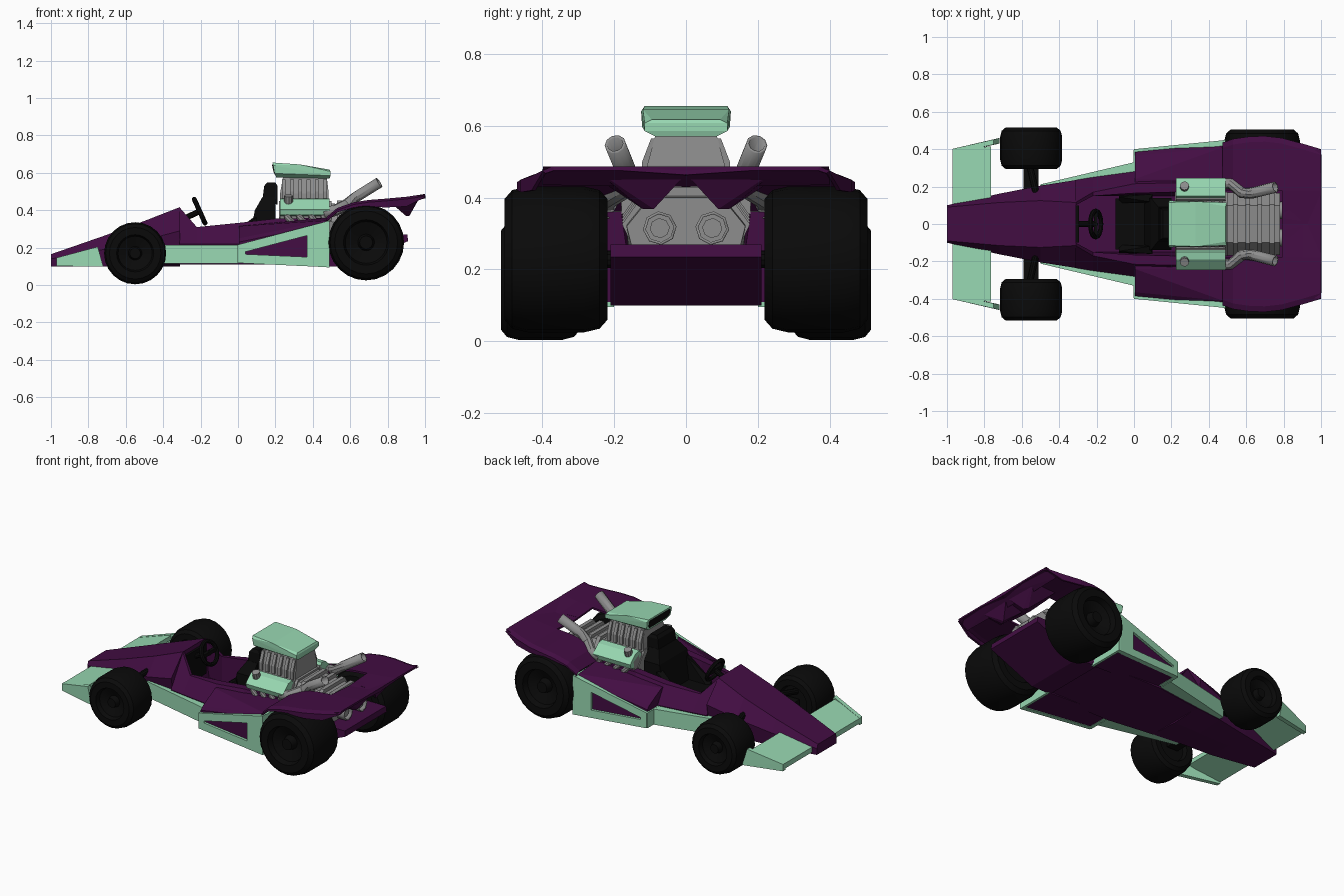
import bpy, bmesh, math
from mathutils import Vector, Matrix

if "Cube" in bpy.data.objects:
    bpy.data.objects.remove(bpy.data.objects["Cube"])


def material(name, rgb):
    m = bpy.data.materials.new(name)
    m.diffuse_color = (*rgb, 1)
    m.use_nodes = True
    m.node_tree.nodes["Principled BSDF"].inputs["Base Color"].default_value = m.diffuse_color
    return m


PURPLE = material("purple paint", (0.055, 0.004, 0.055))
MINT = material("mint paint", (0.31, 0.68, 0.44))
BLACK = material("black rubber", (0.003, 0.003, 0.003))
GREY = material("grey metal", (0.27, 0.27, 0.27))


def finish(name, bm, mat, mirror=False, smooth=False):
    bmesh.ops.recalc_face_normals(bm, faces=bm.faces)
    me = bpy.data.meshes.new(name)
    bm.to_mesh(me)
    bm.free()
    me.materials.append(mat)
    ob = bpy.data.objects.new(name, me)
    bpy.context.collection.objects.link(ob)
    if mirror:
        mod = ob.modifiers.new("mirror", 'MIRROR')
        mod.use_axis = (False, True, False)
        mod.use_mirror_merge = False
    if smooth:
        bpy.ops.object.select_all(action='DESELECT')
        ob.select_set(True)
        bpy.context.view_layer.objects.active = ob
        bpy.ops.object.shade_smooth_by_angle(angle=math.radians(35))
    return ob


def hull(name, pts, mat, sym=False, mirror=False):
    """Convex solid; sym adds the y-mirrored points to the same solid."""
    bm = bmesh.new()
    for x, y, z in pts:
        bm.verts.new((x, y, z))
        if sym:
            bm.verts.new((x, -y, z))
    res = bmesh.ops.convex_hull(bm, input=bm.verts)
    junk = {v for v in res["geom_interior"] + res["geom_unused"] if isinstance(v, bmesh.types.BMVert)}
    bmesh.ops.delete(bm, geom=list(junk), context='VERTS')
    bmesh.ops.dissolve_limit(bm, angle_limit=0.01, verts=bm.verts, edges=bm.edges)
    return finish(name, bm, mat, mirror)


def box(name, x, y, z, mat, **kw):
    return hull(name, [(a, b, c) for a in x for b in y for c in z], mat, **kw)


def loft(name, stations, mat):
    """Stations (x, half outline [(y, z)...]) mirrored to closed rings and bridged."""
    bm = bmesh.new()
    rings = []
    for x, half in stations:
        pts = half + [(-y, z) for y, z in reversed(half) if y > 0]
        rings.append([bm.verts.new((x, y, z)) for y, z in pts])
    n = len(rings[0])
    for a, b in zip(rings, rings[1:]):
        for i in range(n):
            bm.faces.new((a[i], a[(i + 1) % n], b[(i + 1) % n], b[i]))
    bm.faces.new(rings[0])
    bm.faces.new(rings[-1])
    return finish(name, bm, mat)


def tube(name, pts, r, mat, sides=10, caps=True, mirror=True):
    bm = bmesh.new()
    pts = [Vector(p) for p in pts]
    rings = []
    for i, p in enumerate(pts):
        d = (pts[min(i + 1, len(pts) - 1)] - pts[max(i - 1, 0)]).normalized()
        u = d.cross(Vector((0.05, 0.1, 1))).normalized()
        v = d.cross(u)
        rings.append([bm.verts.new(p + r * (math.cos(t) * u + math.sin(t) * v))
                      for t in (2 * math.pi * k / sides for k in range(sides))])
    for a, b in zip(rings, rings[1:]):
        for k in range(sides):
            bm.faces.new((a[k], a[(k + 1) % sides], b[(k + 1) % sides], b[k]))
    if caps:
        bm.faces.new(rings[0])
        bm.faces.new(rings[-1])
    ob = finish(name, bm, mat, mirror, smooth=True)
    if not caps:
        ob.modifiers.new("wall", 'SOLIDIFY').thickness = 0.008
    return ob


def wheel(name, x, y, z, R, h):
    prof = [(0, -.75), (.55, -.75), (.6, -1), (.83, -1), (.95, -.85), (1, -.55), (1, .55), (.95, .85),
            (.83, 1), (.6, 1), (.55, .75), (.22, .55), (.17, .85), (0, .85)]
    bm = bmesh.new()
    vs = [bm.verts.new((r * R, w * h, 0)) for r, w in prof]
    es = [bm.edges.new(p) for p in zip(vs, vs[1:])]
    bmesh.ops.spin(bm, geom=vs + es, cent=(0, 0, 0), axis=(0, 1, 0), angle=2 * math.pi, steps=24)
    bmesh.ops.remove_doubles(bm, verts=bm.verts, dist=1e-4)
    bmesh.ops.translate(bm, verts=bm.verts, vec=(x, y, z))
    return finish(name, bm, BLACK, mirror=True, smooth=True)


# wheels and axles
wheel("front_wheels", -.55, .405, .17, .166, .11)
wheel("rear_wheels", .685, .362, .228, .203, .143)
box("front_axle", (-.59, -.51), (-.31, .31), (.15, .19), BLACK)
tube("front_upper_arms", [(-.52, .15, .26), (-.56, .32, .23)], .018, BLACK)
tube("rear_axle", [(.685, 0, .228), (.685, .28, .228)], .025, BLACK)

# nose cone
nose = [(-1, .10, .10, .14, .09, .165), (-.72, .15, .162, .19, .115, .262),
        (-.5, .18, .205, .24, .125, .343), (-.31, .2, .235, .29, .115, .417)]
loft("nose", [(x, [(0, .10), (wb, .10 if x < -.6 else .112), (wm, zm), (wt, zt), (0, zt)])
              for x, wb, wm, zm, wt, zt in nose], PURPLE)

# open cockpit tub
tub = [(-.312, .2, .235, .115, .415, .10), (-.22, .21, .25, .17, .31, .15),
       (0, .24, .28, .215, .332, .165), (.2, .24, .28, .22, .355, .17), (.49, .22, .25, .22, .36, .18)]
loft("cockpit_tub", [(x, [(0, .11), (wb, .11), (wm, .22), (wt, zt), (wi, zt), (.15, .15), (0, .15)])
                     for x, wb, wm, wt, zt, wi in tub], PURPLE)

# mint lower sills, from the front wheels back to the side pods
hull("side_sills", [(x, y, z) for x, yi, yo in ((-.5, .17, .212), (-.3, .19, .25), (0, .2, .33))
                    for y in (yi, yo) for z in (.115, .215)], MINT, mirror=True)

# side pods with mint triangular frame
pod = []
for x, yo, zb, ze, zt in ((.005, .385, .12, .25, .315), (.475, .43, .10, .345, .36)):
    pod += [(x, .2, zb), (x, yo, zb), (x, yo, ze - .02), (x, yo - .02, ze), (x, .24, zt), (x, .2, zt)]
hull("side_pods", pod, PURPLE, mirror=True)
bm = bmesh.new()
outer = [(0, .118), (.49, .095), (.49, .345), (0, .216)]
inner = [(.04, .165), (.37, .15), (.37, .265), (.04, .178)]
vo, vi = [[bm.verts.new((x, .40 + .1 * x, z)) for x, z in ring] for ring in (outer, inner)]
for i in range(4):
    j = (i + 1) % 4
    bm.faces.new((vo[i], vo[j], vi[j], vi[i]))
side = bmesh.ops.extrude_face_region(bm, geom=bm.faces[:])
bmesh.ops.translate(bm, verts=[v for v in side["geom"] if isinstance(v, bmesh.types.BMVert)], vec=(0, -.03, 0))
finish("side_pod_frames", bm, MINT, mirror=True)
box("side_pod_front_trim", (-.004, .02), (.25, .395), (.118, .216), MINT, mirror=True)
box("side_pod_rear_trim", (.474, .49), (.2, .448), (.095, .343), MINT, mirror=True)

# front wing
hull("front_wing", [(-.97, .4, .112), (-.97, .4, .145), (-.765, .415, .17), (-.765, .415, .198)], MINT, sym=True)
hull("wing_end_plates", [(-.97, .375, .102), (-.97, .402, .102), (-.97, .402, .146), (-.97, .375, .146),
                         (-.75, .425, .205), (-.75, .452, .205), (-.72, .43, .098), (-.72, .46, .098)],
     MINT, mirror=True)

# rear deck arching over the rear wheels, with a cut-out for the gearbox
deck = [(.472, .435, .362, .34), (.53, .455, .412, .39), (.62, .468, .443, .415), (.70, .47, .455, .42),
        (.79, .46, .462, .415), (.90, .43, .472, .42), (1.0, .40, .487, .47)]
bm = bmesh.new()
rows = []
for x, w, zt, zl in deck:
    cols = [(0, zt - .012), (.18, zt), (w - .03, zt), (w, zt - .012), (w, zl)]
    rows.append([bm.verts.new((x, y, z)) for y, z in cols])
for i, (a, b) in enumerate(zip(rows, rows[1:])):
    for j in range(4):
        if j > 0 or i >= 4:
            bm.faces.new((a[j], a[j + 1], b[j + 1], b[j]))
bmesh.ops.delete(bm, geom=[v for v in bm.verts if not v.link_faces], context='VERTS')
ob = finish("rear_deck", bm, PURPLE, mirror=True)
ob.modifiers.new("thickness", 'SOLIDIFY').thickness = 0.012
hull("tail_edge", [(.93, .40, .465), (.93, .40, .435), (1, .398, .486), (1, 0, .474), (.93, 0, .43)], PURPLE, sym=True)
hull("tail_wedges", [(.80, .03, .455), (.80, .25, .455), (.97, .0, .465), (.97, .25, .475),
                     (.915, .09, .368), (.90, .12, .368)], PURPLE, mirror=True)

# rear floor rising between the wheels
hull("rear_floor", [(x, .21, z) for x, z in ((.46, .10), (.6, .10), (.66, .13), (.91, .235), (.905, .27), (.46, .27))],
     PURPLE, sym=True)

# seat and steering wheel
box("seat_base", (-.1, .12), (-.135, .135), (.15, .22), BLACK)
hull("seat_back", [(.05, .14, .18), (.09, .14, .40), (.13, .09, .47), (.2, .09, .47), (.2, .14, .40), (.2, .14, .18)],
     BLACK, sym=True)
hull("headrest", [(.13, .09, .45), (.14, .085, .53), (.155, .075, .548), (.2, .075, .548), (.212, .085, .53),
                  (.212, .09, .43)], BLACK, sym=True)
hull("seat_bolsters", [(-.08, .11, .2), (-.08, .155, .2), (-.08, .145, .24), (.1, .11, .2), (.1, .16, .2),
                       (.1, .16, .36), (.08, .12, .36)], BLACK, mirror=True)
box("dashboard", (-.315, -.295), (-.10, .10), (.2, .39), BLACK)
tilt = Vector((1, 0, .45)).to_track_quat('Z', 'Y').to_matrix().to_4x4()
bpy.ops.mesh.primitive_torus_add(major_radius=.07, minor_radius=.013, major_segments=20, minor_segments=8)
ring = bpy.context.object
ring.name = "steering_wheel"
ring.matrix_world = Matrix.Translation((-.205, 0, .395)) @ tilt
ring.data.materials.append(BLACK)
tube("steering_column", [(-.31, 0, .345), (-.2, 0, .397)], .016, BLACK, mirror=False)
box("steering_spokes", (-.215, -.195), (-.068, .068), (.385, .408), BLACK)

# engine block, ribbed blower and scoop
hull("engine_block", [(x, y, z) for x in (.22, .5) for y, z in ((.12, .2), (.17, .36), (.10, .45))], GREY, sym=True)
hull("blower", [(x, y, z) for x0, x1, y, z in ((.225, .485, .11, .42), (.225, .485, .108, .49), (.24, .475, .085, .575))
                for x in (x0, x1)], GREY, sym=True)
for i in range(6):
    x = .235 + i * .044
    hull(f"blower_rib_{i + 1}", [(a, y, z) for a in (x, x + .02) for y, z in ((.122, .45), (.122, .5), (.097, .565))],
         GREY, sym=True)
scoop = [(.205, .09, .575), (.195, .122, .597), (.188, .125, .64), (.185, .115, .655),
         (.49, .085, .57), (.495, .115, .585), (.495, .115, .607), (.49, .095, .617), (.33, .12, .645)]
hull("air_scoop", scoop, MINT, sym=True)
hull("scoop_intake", [(.197, .09, .59), (.19, .105, .605), (.183, .105, .637), (.183, .1, .644),
                      (.205, .09, .60), (.205, .1, .64)], BLACK, sym=True)

# cylinder heads, mint valve covers, caps and exhaust headers
hull("cylinder_heads", [(x, y, z) for x in (.225, .49) for y, z in ((.11, .38), (.13, .45), (.21, .41), (.2, .345))],
     GREY, mirror=True)
hull("valve_covers", [(x, y, z) for x in (.225, .49) for y, z in
                      ((.13, .43), (.15, .462), (.19, .455), (.245, .405), (.235, .375), (.2, .37))], MINT, mirror=True)
tube("filler_caps", [(.27, .19, .43), (.27, .205, .478)], .024, GREY)
for i in range(4):
    x = .255 + i * .065
    tube(f"header_{i + 1}", [(x, .17, .385), (x + .01, .225, .365), (x + .03, .225, .335)], .018, GREY, sides=8)
tube("exhaust_pipes", [(.46, .215, .38), (.52, .215, .40), (.58, .165, .43), (.63, .165, .47), (.755, .197, .548)],
     .03, GREY, caps=False)

# gearbox with ribs and two round outlets
hull("gearbox", [(.48, .16, .25), (.48, .17, .34), (.48, .10, .44), (.78, .15, .26), (.78, .165, .32),
                 (.78, .10, .40)], GREY, sym=True)
for i in range(4):
    x = .53 + i * .065
    hull(f"gearbox_rib_{i + 1}", [(a, y, z - i * .008) for a in (x, x + .025)
                                  for y, z in ((.15, .29), (.178, .35), (.105, .452))], GREY, sym=True)
tube("outlet_rings", [(.76, .073, .315), (.835, .073, .315)], .047, GREY, sides=8, caps=False)
tube("outlet_cores", [(.76, .073, .315), (.82, .073, .315)], .028, GREY, sides=8)
